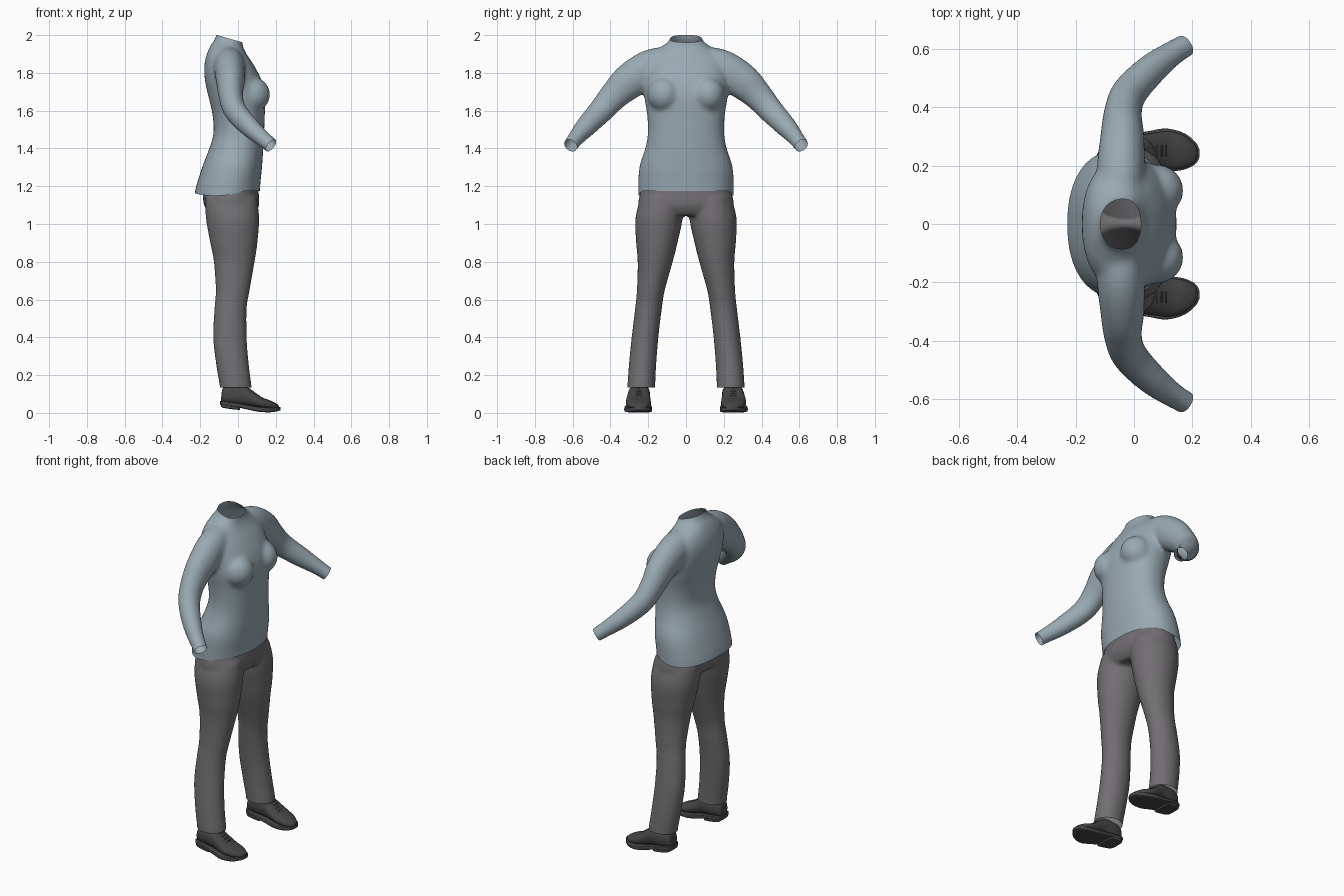
import bpy, bmesh, math
from mathutils import Vector, Matrix

if "Cube" in bpy.data.objects:
    bpy.data.objects.remove(bpy.data.objects["Cube"])


def material(name, color):
    m = bpy.data.materials.new(name)
    m.use_nodes = True
    m.diffuse_color = (*color, 1)
    m.node_tree.nodes["Principled BSDF"].inputs["Base Color"].default_value = (*color, 1)
    return m


SHIRT = material("dusty blue knit", (0.32, 0.40, 0.45))
CLOTH = material("grey cloth", (0.165, 0.157, 0.165))
LEATHER = material("dark leather", (0.06, 0.06, 0.06))
X, Y, Z = Vector((1, 0, 0)), Vector((0, 1, 0)), Vector((0, 0, 1))


def spline(rows, n=5):
    """Catmull-Rom interpolation of rows of numbers."""
    pts = [rows[0], *rows, rows[-1]]
    out = []
    for a, b, c, d in zip(pts, pts[1:], pts[2:], pts[3:]):
        for i in range(n):
            t = i / n
            out.append([q + t / 2 * (r - p + t * (2*p - 5*q + 4*r - s + t * (3*(q - r) + s - p)))
                        for p, q, r, s in zip(a, b, c, d)])
    return out + [list(rows[-1])]


def loft(bm, rings, power=2.0, sides=40):
    """Closed skin through superellipse rings (centre, u, v)."""
    loops = []
    for centre, u, v in rings:
        loop = []
        for i in range(sides):
            a = 2 * math.pi * i / sides
            c, s = math.cos(a), math.sin(a)
            loop.append(bm.verts.new(centre + u * math.copysign(abs(c) ** (2 / power), c)
                                     + v * math.copysign(abs(s) ** (2 / power), s)))
        loops.append(loop)
    for a, b in zip(loops, loops[1:]):
        for i in range(sides):
            j = (i + 1) % sides
            bm.faces.new((a[i], a[j], b[j], b[i]))
    bm.faces.new(loops[0])
    bm.faces.new(loops[-1])


def upright(rows, side=1):
    """Horizontal rings from rows of z, back x, front x, inner y, outer y."""
    return [(Vector(((b + f) / 2, side * (i + o) / 2, z)), X * (f - b) / 2, Y * (o - i) / 2)
            for z, b, f, i, o in spline(rows)]


def tube(rows, side):
    """Rings square to a path, from rows of x, y, z, depth, thickness."""
    rows = spline(rows)
    pts = [Vector((r[0], side * r[1], r[2])) for r in rows]
    rings = []
    for i, (p, r) in enumerate(zip(pts, rows)):
        t = (pts[min(i + 1, len(pts) - 1)] - pts[max(i - 1, 0)]).normalized()
        u = (X - t * X.dot(t)).normalized()
        rings.append((p, u * r[3], t.cross(u) * r[4]))
    return rings


def lengthwise(rows, side):
    """Rings along x, from rows of x, centre y, half width, bottom, top."""
    return [(Vector((x, side * y, (b + t) / 2)), Y * w, Z * (t - b) / 2)
            for x, y, w, b, t in spline(rows)]


def finish(bm, name, mat, angle=None):
    bmesh.ops.recalc_face_normals(bm, faces=bm.faces)
    mesh = bpy.data.meshes.new(name)
    bm.to_mesh(mesh)
    bm.free()
    mesh.materials.append(mat)
    mesh.polygons.foreach_set("use_smooth", [True] * len(mesh.polygons))
    if angle:
        mesh.set_sharp_from_angle(angle=math.radians(angle))
    ob = bpy.data.objects.new(name, mesh)
    bpy.context.collection.objects.link(ob)
    return ob


def blend_and_cut(bm, name, mat, cuts, rounds):
    """Fuse overlapping volumes into one skin, then open it along planes."""
    ob = finish(bm, name, mat)
    mod = ob.modifiers.new("fuse", "REMESH")
    mod.mode, mod.voxel_size = "VOXEL", 0.011
    mod = ob.modifiers.new("relax", "SMOOTH")
    mod.factor, mod.iterations = 0.5, rounds
    bpy.context.view_layer.update()
    fused = bpy.data.meshes.new_from_object(ob.evaluated_get(bpy.context.evaluated_depsgraph_get()))
    bpy.data.objects.remove(ob)
    bm = bmesh.new()
    bm.from_mesh(fused)
    for point, normal in cuts:
        bmesh.ops.bisect_plane(bm, geom=bm.verts[:] + bm.edges[:] + bm.faces[:],
                               plane_co=point, plane_no=normal, clear_outer=True)
    mesh = bpy.data.meshes.new(name)
    bm.to_mesh(mesh)
    bm.free()
    mesh.materials.clear()
    mesh.materials.append(mat)
    mesh.polygons.foreach_set("use_smooth", [True] * len(mesh.polygons))
    ob = bpy.data.objects.new(name, mesh)
    bpy.context.collection.objects.link(ob)
    return ob


# Sweater: torso, bust and sleeves fused
bm = bmesh.new()
torso = [(z, b, f, -w, w) for z, b, f, w in (
    (1.08, -.235, .115, .25), (1.18, -.225, .117, .253), (1.30, -.19, .127, .247),
    (1.40, -.152, .134, .216), (1.48, -.13, .138, .202), (1.58, -.135, .142, .206),
    (1.68, -.158, .145, .222), (1.76, -.175, .125, .225), (1.84, -.178, .085, .215),
    (1.90, -.165, .045, .18), (1.945, -.145, .025, .12), (1.98, -.122, .024, .085),
    (2.04, -.105, .03, .075))]
loft(bm, upright(torso), 2.25)
sleeve = [(-.05, .08, 1.865, .075, .08), (-.045, .19, 1.825, .082, .098),
          (-.04, .30, 1.755, .075, .095), (-.038, .38, 1.68, .065, .078),
          (-.015, .45, 1.60, .06, .067), (.06, .53, 1.515, .053, .056),
          (.14, .59, 1.445, .043, .042), (.22, .635, 1.38, .038, .038)]
for side in (1, -1):
    loft(bm, tube(sleeve, side))
    bmesh.ops.create_icosphere(bm, subdivisions=3, radius=1, matrix=Matrix.Translation(
        (.075, side * .115, 1.685)) @ Matrix.Diagonal((.095, .09, .095, 1)))
openings = [((0, 0, 1.155), (0, 0, -1)), ((-.04, 0, 1.98), (.29, 0, 1))]
openings += [((.175, side * .61, 1.415), (.7, side * .45, -.55)) for side in (1, -1)]
sweater = blend_and_cut(bm, "sweater", SHIRT, openings, 9)

# Hem dips at the sides and rises at front and back
for v in sweater.data.vertices:
    fade = max(0, 1 - (v.co.z - 1.155) / 0.12)
    if v.co.y ** 2 < 0.09:
        v.co.z += fade * (min(0.025, 1.1 * (v.co.x + .12) ** 2) - 0.006)

# Trousers: hips and two legs fused
bm = bmesh.new()
hips = [(1.26, -.17, .10, -.22, .22), (1.18, -.185, .108, -.238, .238),
        (1.10, -.18, .112, -.252, .252), (1.045, -.14, .085, -.20, .20)]
loft(bm, upright(hips), 2.2)
leg = [(1.14, -.175, .10, .02, .24), (1.03, -.17, .112, .018, .268),
       (.90, -.147, .103, .045, .264), (.80, -.128, .088, .07, .256),
       (.65, -.118, .062, .112, .26), (.55, -.125, .046, .128, .27),
       (.40, -.132, .046, .146, .288), (.25, -.115, .058, .158, .303),
       (.14, -.097, .072, .163, .31), (.07, -.095, .072, .165, .31)]
for side in (1, -1):
    loft(bm, upright(leg, side))
blend_and_cut(bm, "trousers", CLOTH,
              [((0, 0, .135), (0, 0, -1)), ((0, 0, 1.215), (0, 0, 1))], 6)

# Shoes: upper, sole, heel and laces
upper = [(-.089, .243, .018, .05, .08), (-.078, .244, .042, .045, .135),
         (-.03, .246, .055, .04, .15), (.03, .249, .058, .035, .15),
         (.07, .251, .062, .03, .122), (.12, .252, .066, .022, .086),
         (.17, .248, .056, .017, .066), (.205, .243, .034, .016, .048),
         (.217, .242, .014, .02, .036)]
sole = [(-.094, .243, .02, .042, .064), (-.08, .244, .05, .040, .063),
        (-.02, .247, .06, .033, .055), (.05, .251, .067, .018, .043),
        (.11, .253, .074, .006, .033), (.17, .249, .063, .003, .029),
        (.21, .243, .038, .009, .031), (.224, .242, .014, .014, .032)]
heel = [(-.09, .243, .022, .033, .05), (-.075, .244, .05, .026, .05),
        (-.02, .246, .058, .018, .045), (.01, .247, .058, .016, .04)]
for side, label in ((1, "left"), (-1, "right")):
    for part, rows, power in (("upper", upper, 2.3), ("sole", sole, 8), ("heel", heel, 8)):
        bm = bmesh.new()
        loft(bm, lengthwise(rows, side), power)
        finish(bm, f"{label}_shoe_{part}", LEATHER, 50)
    curve = bpy.data.curves.new(f"{label}_laces", "CURVE")
    curve.dimensions, curve.bevel_depth, curve.bevel_resolution = "3D", 0.003, 1
    for k in range(4):
        x, top = .062 + .016 * k, .128 - .0115 * k
        line = curve.splines.new("POLY")
        line.points.add(6)
        for i, p in enumerate(line.points):
            t = i / 3 - 1
            p.co = (x, side * .251 + .034 * t, top - .013 * t * t, 1)
    curve.materials.append(LEATHER)
    bpy.context.collection.objects.link(bpy.data.objects.new(curve.name, curve))
